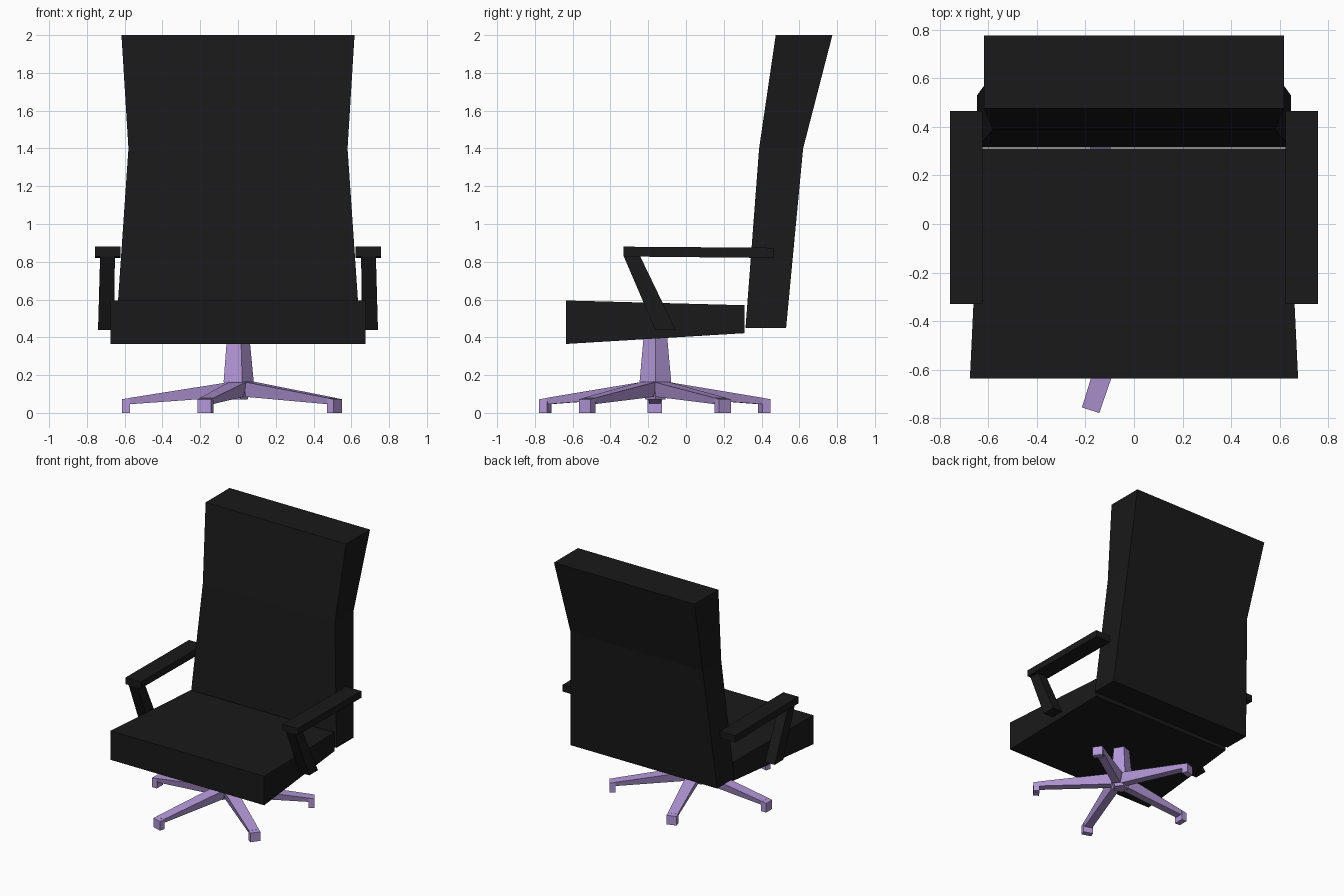
import bpy, bmesh
from math import cos, sin, pi, radians
from mathutils import Matrix

if "Cube" in bpy.data.objects:
    bpy.data.objects.remove(bpy.data.objects["Cube"])


def material(name, rgb):
    m = bpy.data.materials.new(name)
    m.diffuse_color = (*rgb, 1)
    m.use_nodes = True
    m.node_tree.nodes["Principled BSDF"].inputs["Base Color"].default_value = m.diffuse_color
    return m


BLACK = material("black_upholstery", (0.01, 0.01, 0.01))
PURPLE = material("purple_metal", (0.45, 0.31, 0.68))


def loft(bm, sections):
    """Skin a row of equal-sized cross-sections and cap both ends."""
    rings = [[bm.verts.new(p) for p in s] for s in sections]
    n = len(rings[0])
    for a, b in zip(rings, rings[1:]):
        for i in range(n):
            j = (i + 1) % n
            bm.faces.new((a[i], a[j], b[j], b[i]))
    bm.faces.new(rings[0])
    bm.faces.new(rings[-1])


def make(name, mat, *lofts, transform=None, mirror=False):
    bm = bmesh.new()
    for sections in lofts:
        loft(bm, sections)
    if transform:
        bm.transform(transform)
    bmesh.ops.recalc_face_normals(bm, faces=bm.faces)
    me = bpy.data.meshes.new(name)
    bm.to_mesh(me)
    bm.free()
    me.materials.append(mat)
    ob = bpy.data.objects.new(name, me)
    bpy.context.collection.objects.link(ob)
    if mirror:
        ob.modifiers.new("mirror", 'MIRROR')
    return ob


def rect_z(x0, x1, y0, y1, z):
    return [(x0, y0, z), (x1, y0, z), (x1, y1, z), (x0, y1, z)]


def rect_y(x0, x1, y, z0, z1):
    return [(x0, y, z0), (x1, y, z0), (x1, y, z1), (x0, y, z1)]


# Seat cushion, tapering towards the back
make("seat", BLACK, [rect_y(-0.675, 0.675, -0.635, 0.365, 0.595),
                     rect_y(-0.63, 0.63, 0.31, 0.422, 0.57)])

# Bent backrest with a narrower waist
make("backrest", BLACK, [rect_z(-w, w, y0, y1, z) for w, y0, y1, z in (
    (0.645, 0.315, 0.53, 0.45), (0.58, 0.387, 0.62, 1.40), (0.617, 0.475, 0.775, 2.0))])

# Armrests and their slanted supports
make("armrest", BLACK, [rect_y(0.623, 0.757, -0.33, 0.828, 0.88),
                        rect_y(0.623, 0.757, 0.465, 0.82, 0.874)], mirror=True)
make("armrest_support", BLACK, [rect_z(0.652, 0.73, -0.33, -0.243, 0.83),
                                rect_z(0.655, 0.741, -0.163, -0.055, 0.44)], mirror=True)

# Five-sided column
make("column", PURPLE, [
    [(-0.005 + r * cos(2 * pi * i / 5), -0.162 + r * sin(2 * pi * i / 5), z) for i in range(5)]
    for r, z in ((0.055, 0.07), (0.088, 0.165), (0.064, 0.42))])


def leg_section(r, w_top, w_bot, top, bot):
    return [(r, -w_top, top), (r, w_top, top), (r, w_bot, bot), (r, -w_bot, bot)]


# Five spoke legs with square feet
for k in range(5):
    turn = Matrix.Translation((0.017, -0.165, 0)) @ Matrix.Rotation(radians(180 + 72 * k), 4, 'Z')
    make(f"leg_{k + 1}", PURPLE,
         [leg_section(0.05, 0.048, 0.03, 0.165, 0.085),
          leg_section(0.60, 0.038, 0.03, 0.078, 0.045)],
         [leg_section(0.588, 0.038, 0.038, 0.079, 0),
          leg_section(0.632, 0.038, 0.038, 0.072, 0)],
         transform=turn)
